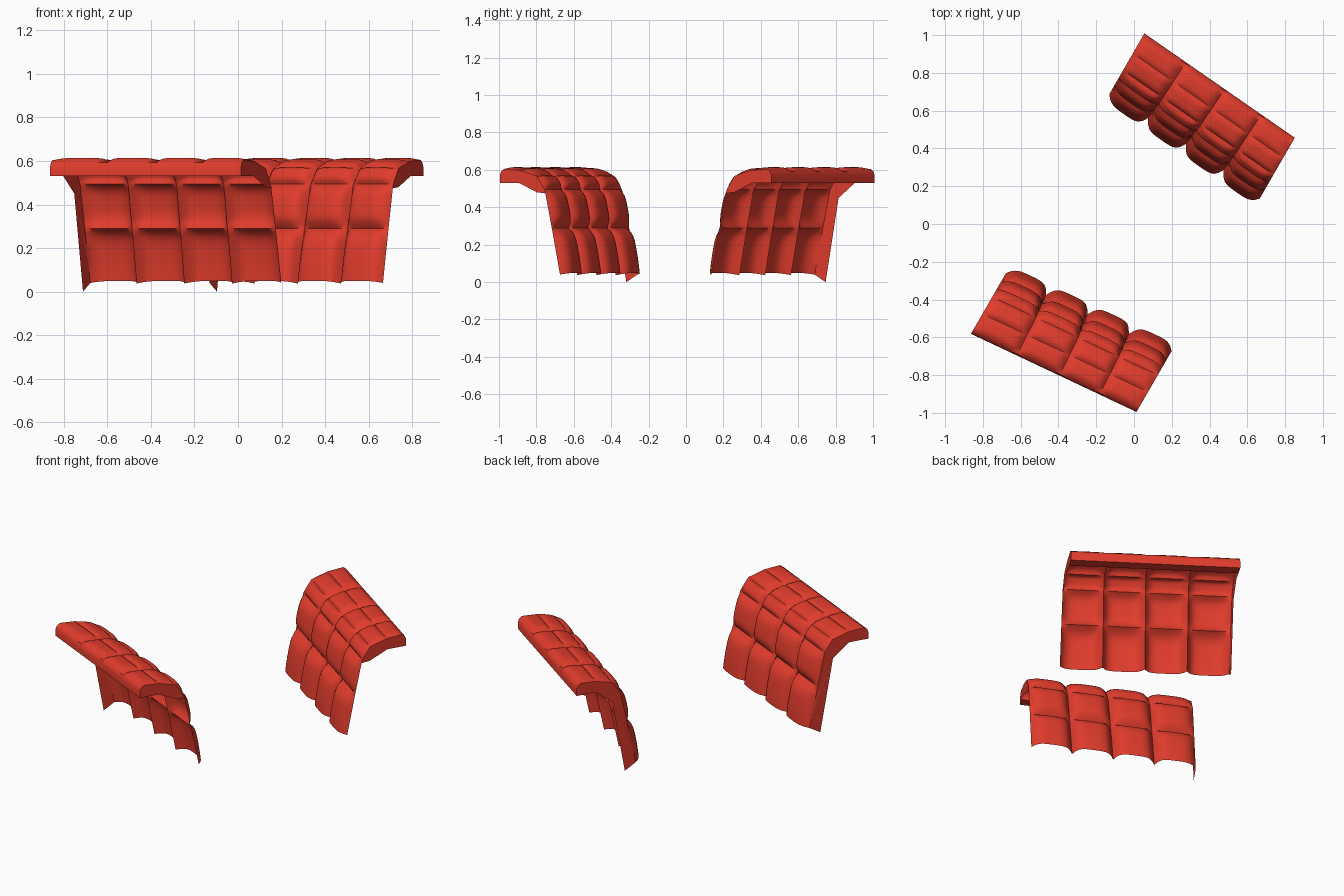
import bpy, bmesh, math
from mathutils import Vector

if "Cube" in bpy.data.objects:
    bpy.data.objects.remove(bpy.data.objects["Cube"])

red = bpy.data.materials.new("red_leather")
red.diffuse_color = (0.75, 0.045, 0.025, 1)
red.use_nodes = True
red.node_tree.nodes["Principled BSDF"].inputs["Base Color"].default_value = red.diffuse_color

# Cross-section of the seams: (distance from centre line, height), with puff of each quilted row
SEAMS = [(.467, .04), (.518, .29), (.562, .495), (.612, .568), (.716, .598), (.812, .605)]
PUFF = [.052, .042, .027, .02, .012]
LIP = [(.830, .592), (.838, .572), (.838, .53), (.775, .53)]
U0, U1 = -.457, .509          # length of each pad
COLS, NC, NR = 4, 14, 10
SPLAY, V_MID, SEAM_DIP = .083, -.017, .014
U_AX = Vector((math.cos(math.radians(30)), -.5, 0))
V_AX = Vector((.5, math.cos(math.radians(30)), 0))


def place(side, u, v, z):
    v = side * (v + (U1 - u) * SPLAY) + V_MID
    return U_AX * u + V_AX * v + Vector((0, 0, z))


def section():
    """Sample the profile: v, z, normal, puff amount, row position."""
    out = []
    for r, amt in enumerate(PUFF):
        a, b = Vector(SEAMS[r]), Vector(SEAMS[r + 1])
        d = (b - a).normalized()
        n = Vector((-d.y, d.x))
        for i in range(NR + (r == len(PUFF) - 1)):
            f = i / NR
            t = 2 * f - 1
            p = a.lerp(b, f)
            fall = 1 - t ** 4
            if r == 0 and t < 0:          # bottom hem stays puffed
                fall = 1 - .15 * t * t
            out.append((p, n, amt * fall))
    return out + [(Vector(p), Vector((0, 0)), 0) for p in LIP]


def build_pad(name, side):
    bm = bmesh.new()
    prof = section()
    total = COLS * NC
    grid = []
    for j in range(total + 1):
        c, k = divmod(j, NC)
        t = 2 * k / NC - 1
        near = min(k, NC - k) / NC
        inner = 0 < j < total
        dip = SEAM_DIP * math.exp(-(near / .07) ** 2) if inner and NC / 2 < j < total - NC / 2 else 0
        line = []
        for i, (p, n, puff) in enumerate(prof):
            q = p + n * (puff * (1 - t ** 4) - dip)
            w = j / total
            # cross seams lean slightly toward the outer edge
            u = U0 + (U1 - U0) * w + .035 * 4 * w * (1 - w) * i / len(prof)
            line.append(bm.verts.new(place(side, u, q.x, q.y)))
        grid.append(line)
    for j in range(total):
        for i in range(len(prof) - 1):
            bm.faces.new((grid[j][i], grid[j + 1][i], grid[j + 1][i + 1], grid[j][i + 1]))
    # End returns: full-height flange on one end, roll cap only on the other
    low = [bm.verts.new(place(side, U0, v, z)) for v, z in [(.715, .53), (.615, .45), (.535, 0)]]
    bm.faces.new(grid[0] + low)
    high = [bm.verts.new(place(side, U1, v, z)) for v, z in [(.72, .53), (.61, .48)]]
    bm.faces.new(grid[-1][2 * NR - 1:] + high)
    bmesh.ops.recalc_face_normals(bm, faces=bm.faces)
    # Puffed side faces the centre line
    bm.faces.ensure_lookup_table()
    if bm.faces[NR // 2].normal.dot(V_AX) * side > 0:
        bmesh.ops.reverse_faces(bm, faces=bm.faces)
    me = bpy.data.meshes.new(name)
    bm.to_mesh(me)
    bm.free()
    ob = bpy.data.objects.new(name, me)
    bpy.context.collection.objects.link(ob)
    me.materials.append(red)
    bpy.ops.object.select_all(action='DESELECT')
    ob.select_set(True)
    bpy.context.view_layer.objects.active = ob
    bpy.ops.object.shade_smooth_by_angle(angle=math.radians(35))


# Mirrored pair of quilted armrest pads
build_pad("armrest_pad_back", 1)
build_pad("armrest_pad_front", -1)
